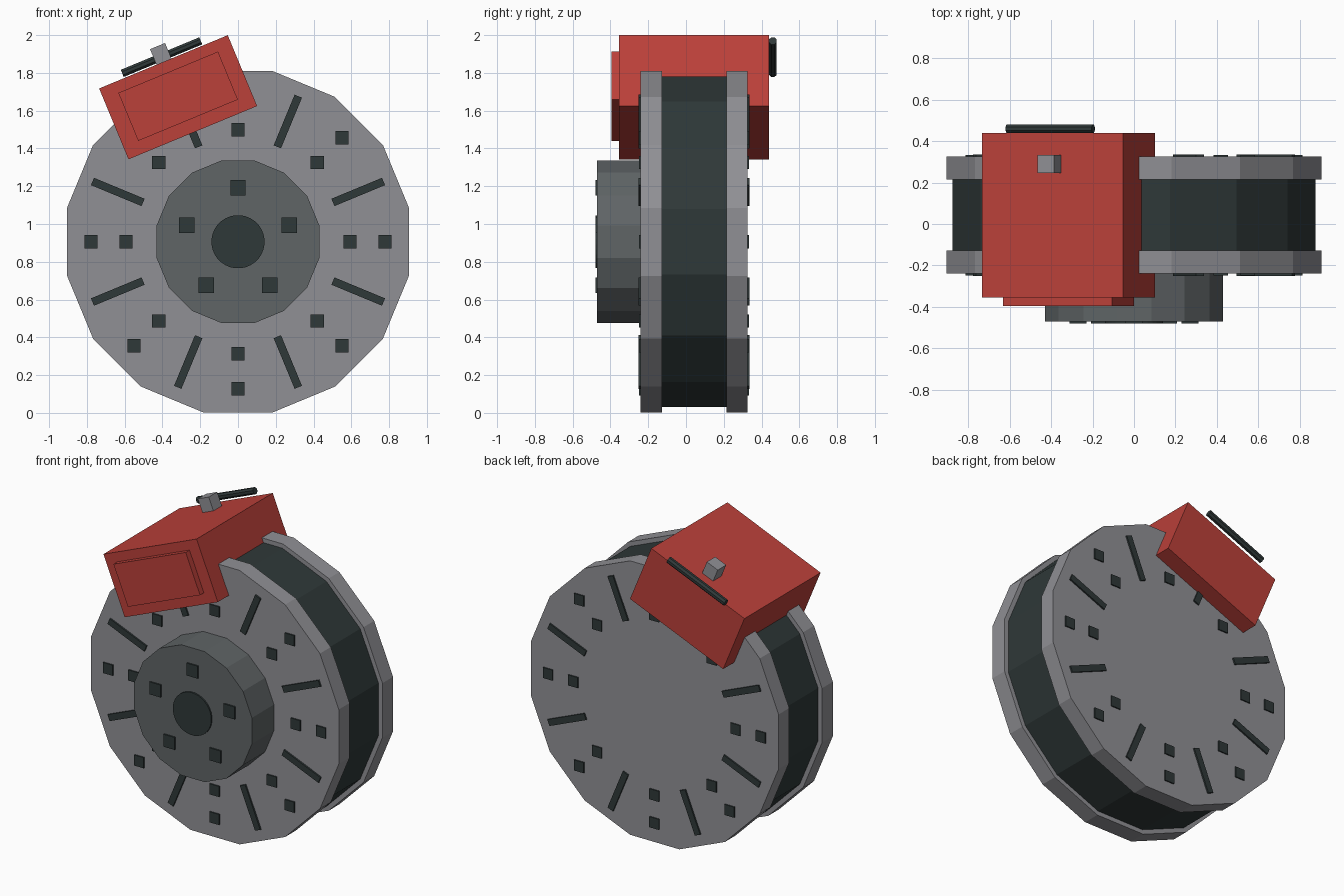
import bpy, bmesh
from math import pi, cos, sin, radians
from mathutils import Matrix, Vector

cube = bpy.data.objects.get("Cube")
if cube:
    bpy.data.objects.remove(cube, do_unlink=True)


def material(name, color):
    m = bpy.data.materials.new(name)
    m.use_nodes = True
    rgba = (*color, 1)
    m.diffuse_color = rgba
    m.node_tree.nodes["Principled BSDF"].inputs["Base Color"].default_value = rgba
    return m


STEEL = material("light steel", (0.28, 0.28, 0.30))
HUB = material("hub grey", (0.115, 0.128, 0.133))
DARK = material("dark iron", (0.028, 0.040, 0.040))
RED = material("caliper red", (0.50, 0.052, 0.042))

CZ = 0.906                              # wheel axle height
AXLE = Matrix.Translation((0, 0, CZ))
TILT = radians(22.5)
CALIPER = Matrix.Translation((-0.317, 0, 1.671)) @ Matrix.Rotation(-TILT, 4, "Y")


def finish(bm, name, mat):
    bmesh.ops.recalc_face_normals(bm, faces=bm.faces)
    mesh = bpy.data.meshes.new(name)
    bm.to_mesh(mesh)
    bm.free()
    mesh.materials.append(mat)
    obj = bpy.data.objects.new(name, mesh)
    bpy.context.scene.collection.objects.link(obj)
    return obj


def drum(name, apothem, y0, y1, mat, sides=16):
    """Prism along y with a flat side on top."""
    bm = bmesh.new()
    r = apothem / cos(pi / sides)
    m = (AXLE @ Matrix.Translation((0, (y0 + y1) / 2, 0))
         @ Matrix.Rotation(pi / 2, 4, "X") @ Matrix.Rotation(pi / sides, 4, "Z"))
    bmesh.ops.create_cone(bm, cap_ends=True, segments=sides, radius1=r, radius2=r,
                          depth=y1 - y0, matrix=m)
    return finish(bm, name, mat)


def add_box(bm, size, centre, base=Matrix(), angle=0):
    m = (base @ Matrix.Translation(centre) @ Matrix.Rotation(-angle, 4, "Y")
         @ Matrix.Diagonal((*size, 1)))
    bmesh.ops.create_cube(bm, size=1, matrix=m)


def box(name, size, centre, mat, base):
    bm = bmesh.new()
    add_box(bm, size, centre, base)
    return finish(bm, name, mat)


def polar(r, a, y):
    return Vector((r * cos(a), y, r * sin(a)))


# Two rotor plates with the vented core between them
drum("front_rotor_plate", 0.905, -0.24, -0.127, STEEL)
drum("rear_rotor_plate", 0.905, 0.215, 0.326, STEEL)
drum("rotor_core", 0.876, -0.13, 0.22, DARK)

# Hub and centre cap
drum("hub", 0.431, -0.47, -0.23, HUB)
drum("centre_cap", 0.14, -0.48, -0.46, DARK, 32)

# Five wheel studs
bm = bmesh.new()
for i in range(5):
    add_box(bm, (0.082, 0.02, 0.082), polar(0.285, pi / 2 + i * 2 * pi / 5, -0.47), AXLE)
finish(bm, "wheel_studs", DARK)

# Slots and square holes on both outer faces
for side, y in (("front", -0.24), ("rear", 0.325)):
    slots, holes = bmesh.new(), bmesh.new()
    for i in range(8):
        a = i * pi / 4
        for r in (0.593, 0.778):
            add_box(holes, (0.07, 0.018, 0.07), polar(r, a, y), AXLE)
        a += pi / 8
        add_box(slots, (0.29, 0.022, 0.042), polar(0.689, a, y), AXLE, a)
    finish(slots, side + "_slots", DARK)
    finish(holes, side + "_holes", DARK)

# Tilted caliper with raised front panel and bleed valve
box("caliper_body", (0.737, 0.795, 0.406), (0, 0.0425, 0), RED, CALIPER)
box("caliper_front_panel", (0.571, 0.06, 0.275), (0.002, -0.365, 0.005), RED, CALIPER)
box("bleed_valve", (0.086, 0.088, 0.11), (0.003, 0.29, 0.237), STEEL, CALIPER)

# Brake line along the upper rear edge
bm = bmesh.new()
bmesh.ops.create_cone(bm, cap_ends=True, segments=8, radius1=0.022, radius2=0.022, depth=0.45,
                      matrix=CALIPER @ Matrix.Translation((0, 0.46, 0.23))
                      @ Matrix.Rotation(pi / 2, 4, "Y") @ Matrix.Rotation(pi / 8, 4, "Z"))
finish(bm, "brake_line", DARK)
